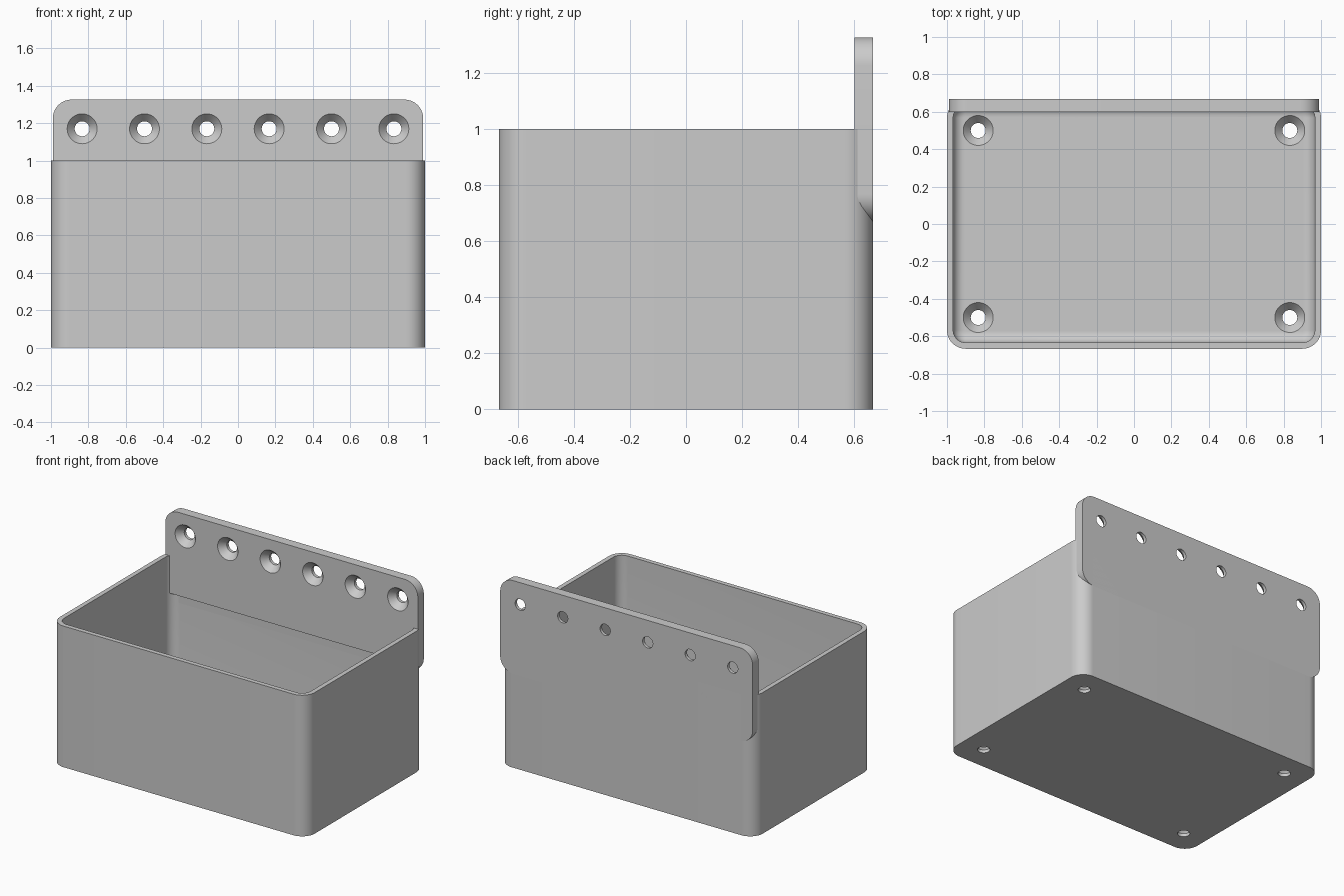
import bpy, bmesh
from math import sin, cos, pi, radians
from mathutils import Matrix

if "Cube" in bpy.data.objects:
    bpy.data.objects.remove(bpy.data.objects["Cube"])

grey = bpy.data.materials.new("plain grey")
grey.use_nodes = True
grey.diffuse_color = (0.6, 0.6, 0.6, 1)
grey.node_tree.nodes["Principled BSDF"].inputs["Base Color"].default_value = (0.6, 0.6, 0.6, 1)


def rounded(hx, hy, r, z, cy=0, n=14):
    """Ring of points round a rectangle with rounded corners."""
    pts = []
    for q, (sx, sy) in enumerate([(1, 1), (-1, 1), (-1, -1), (1, -1)]):
        for i in range(n + 1):
            a = (q + i / n) * pi / 2
            pts.append((sx * (hx - r) + r * cos(a), cy + sy * (hy - r) + r * sin(a), z))
    return pts


def circle(x, y, r, z, n=48):
    return [(x + r * cos(2 * pi * i / n), y + r * sin(2 * pi * i / n), z) for i in range(n)]


def loft(bm, rings):
    """Skin a stack of rings and close both ends."""
    loops = [[bm.verts.new(p) for p in ring] for ring in rings]
    n = len(loops[0])
    for a, b in zip(loops, loops[1:]):
        for i in range(n):
            j = (i + 1) % n
            bm.faces.new((a[i], a[j], b[j], b[i]))
    bm.faces.new(loops[0][::-1])
    bm.faces.new(loops[-1])


def screw_hole(bm, x, y, face, depth):
    """Countersunk hole sinking down from the height of a face."""
    loft(bm, [circle(x, y, HOLE, face - depth - 0.05), circle(x, y, HOLE, face - SINK),
              circle(x, y, HEAD, face), circle(x, y, HEAD, face + 0.02)])


def make_object(name, bm):
    bmesh.ops.recalc_face_normals(bm, faces=bm.faces)
    mesh = bpy.data.meshes.new(name)
    bm.to_mesh(mesh)
    bm.free()
    obj = bpy.data.objects.new(name, mesh)
    bpy.context.collection.objects.link(obj)
    mesh.materials.append(grey)
    return obj


def finish(obj, cutter_bm):
    """Cut the holes and shade the rounded parts smooth."""
    cutter = make_object("hole_cutter", cutter_bm)
    cutter.hide_render = True
    bpy.ops.object.select_all(action="DESELECT")
    bpy.context.view_layer.objects.active = obj
    obj.select_set(True)
    mod = obj.modifiers.new("holes", "BOOLEAN")
    mod.operation, mod.solver, mod.object = "DIFFERENCE", "EXACT", cutter
    bpy.ops.object.modifier_apply(modifier=mod.name)
    bpy.data.objects.remove(cutter)
    bpy.ops.object.shade_smooth_by_angle(angle=radians(30))


HX, HY, R = 1.0, 0.667, 0.1
WALL, FLOOR, FILLET = 0.033, 0.067, 0.06
HOLE, HEAD, SINK = 0.04, 0.08, 0.045

# Open box: outer wall, rim, inner wall and filleted floor
rings = [rounded(HX, HY, R, 0), rounded(HX, HY, R, 1), rounded(HX - WALL, HY - WALL, R - WALL, 1)]
STEPS = 8
for k in range(STEPS + 1):
    t = k / STEPS * pi / 2
    inset = WALL + FILLET * (1 - cos(t))
    rings.append(rounded(HX - inset, HY - inset, R - inset, FLOOR + FILLET * (1 - sin(t))))
bm = bmesh.new()
loft(bm, rings)
box = make_object("box", bm)

# Screw holes in the floor corners
cut = bmesh.new()
for x in (-0.833, 0.833):
    for y in (-0.5, 0.5):
        screw_hole(cut, x, y, FLOOR, FLOOR)
finish(box, cut)

# Mounting plate, built lying down with its height along y
BOTTOM, TOP, FRONT = 0.667, 1.326, 0.6
mid, half = (TOP + BOTTOM) / 2, (TOP - BOTTOM) / 2
bm = bmesh.new()
loft(bm, [rounded(0.99, half, R, z, mid) for z in (-HY, -FRONT)])
plate = make_object("mounting_plate", bm)

# Row of screw holes, and the lower inside edge trimmed back to the wall
cut = bmesh.new()
for i in range(6):
    screw_hole(cut, (i - 2.5) / 3, 1.17, -FRONT, HY - FRONT)
bmesh.ops.create_cube(cut, size=1, matrix=Matrix.Translation((0, 0.635, -0.583))
                      @ Matrix.Diagonal((1.92, 0.2, 0.1, 1)))
finish(plate, cut)

# Stand the plate upright against the back
plate.data.transform(Matrix.Rotation(pi / 2, 4, "X"))
